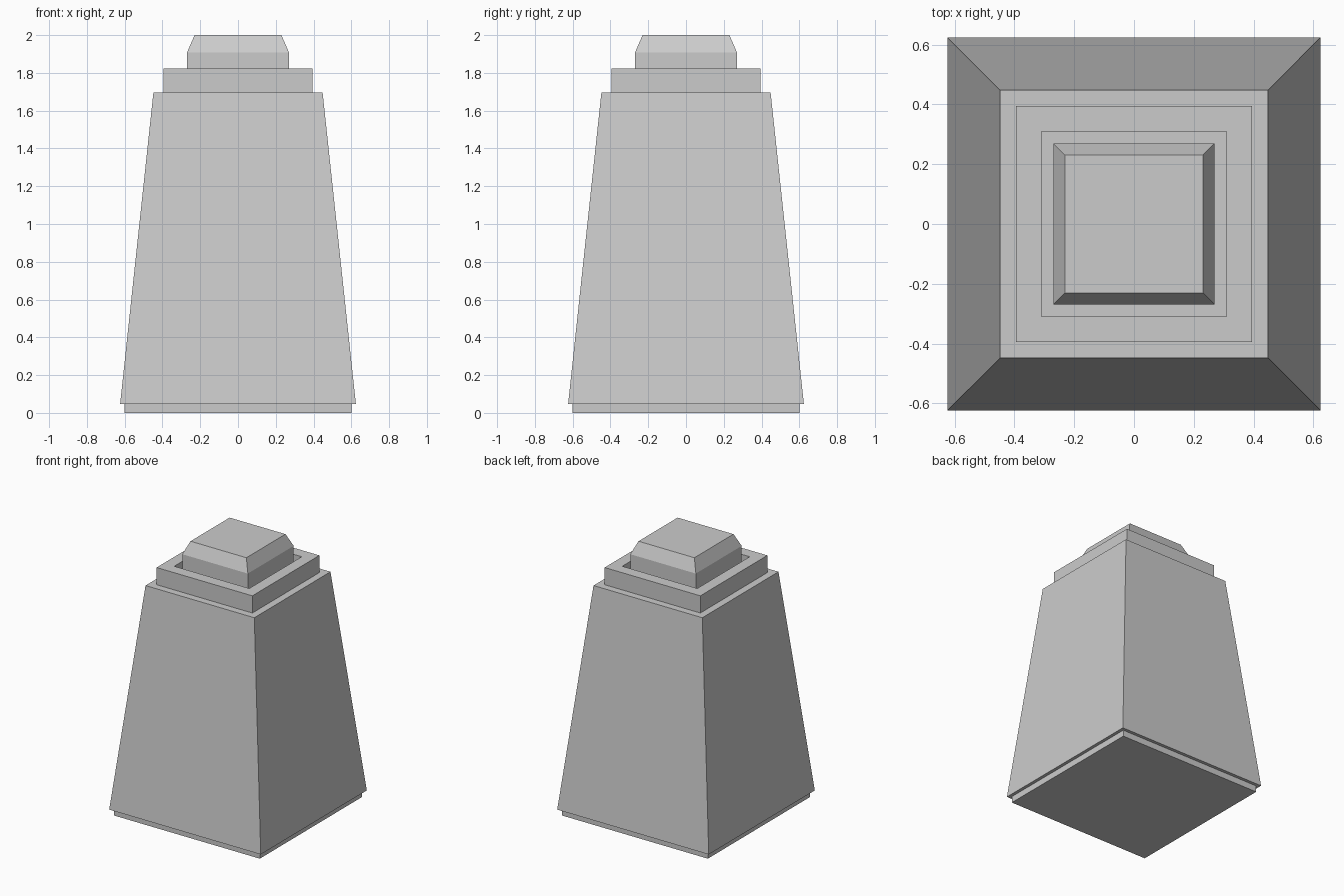
import bpy, bmesh

if "Cube" in bpy.data.objects:
    bpy.data.objects.remove(bpy.data.objects["Cube"])


def square_loft(name, profile, ring=False):
    """Stack square sections given as (half width, z); ring joins last to first."""
    bm = bmesh.new()
    loops = [[bm.verts.new((sx * h, sy * h, z))
              for sx, sy in ((-1, -1), (1, -1), (1, 1), (-1, 1))]
             for h, z in profile]
    pairs = list(zip(loops, loops[1:]))
    if ring:
        pairs.append((loops[-1], loops[0]))
    else:
        bm.faces.new(loops[0][::-1])
        bm.faces.new(loops[-1])
    for low, high in pairs:
        for i in range(4):
            j = (i + 1) % 4
            bm.faces.new((low[i], low[j], high[j], high[i]))
    bmesh.ops.recalc_face_normals(bm, faces=bm.faces)
    mesh = bpy.data.meshes.new(name)
    bm.to_mesh(mesh)
    bm.free()
    obj = bpy.data.objects.new(name, mesh)
    bpy.context.collection.objects.link(obj)
    return obj


# Recessed foot under the body
square_loft("foot", [(0.6, 0), (0.6, 0.047)])

# Tapered main body
square_loft("tapered_body", [(0.624, 0.047), (0.448, 1.695)])

# Square collar with an open centre
square_loft("collar", [(0.394, 1.695), (0.394, 1.823),
                       (0.309, 1.823), (0.309, 1.695)], ring=True)

# Cap with bevelled top, standing inside the collar
square_loft("cap", [(0.27, 1.695), (0.27, 1.908), (0.23, 2.0)])
